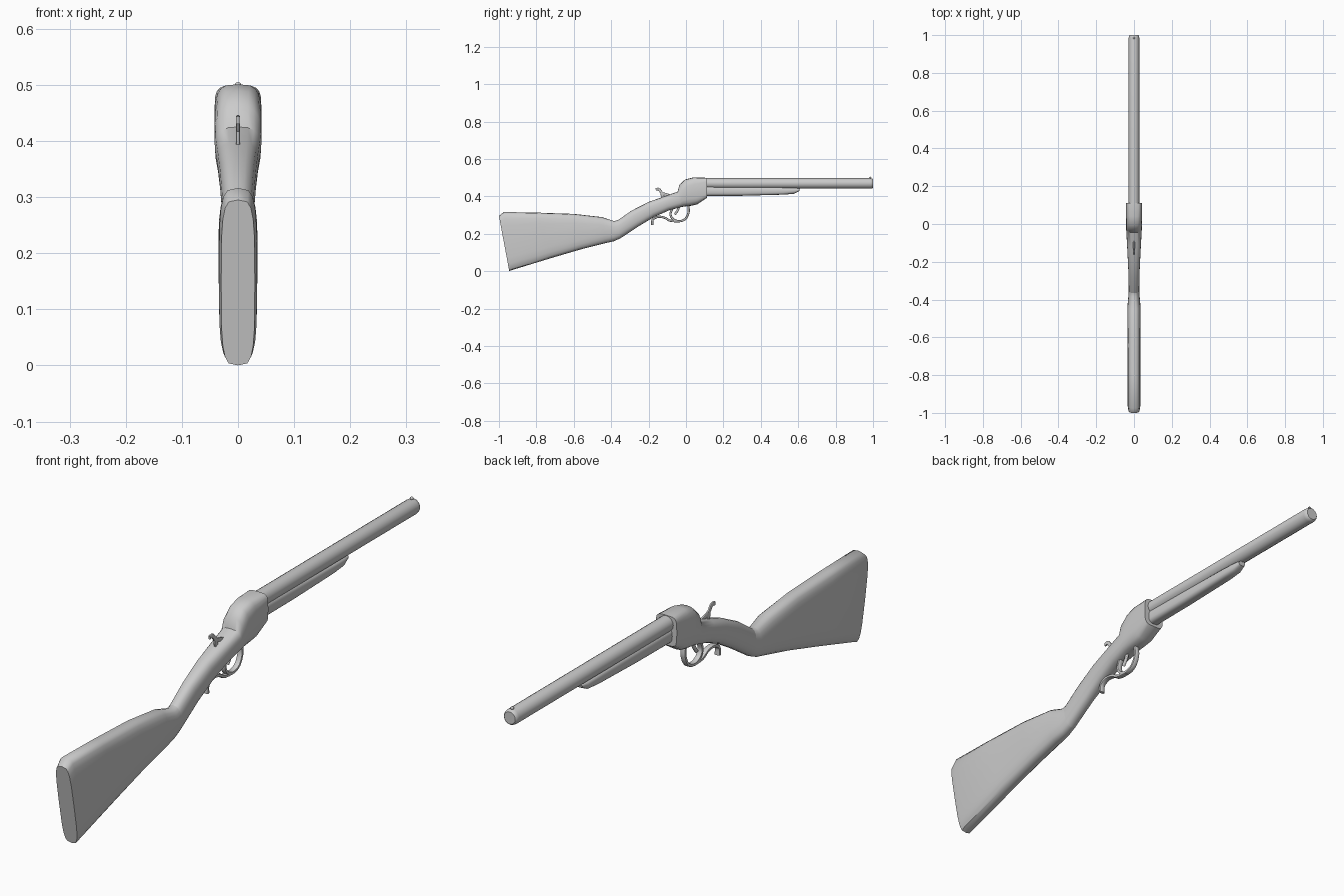
import bpy, bmesh, math
from mathutils import Vector

cube = bpy.data.objects.get("Cube")
if cube:
    bpy.data.objects.remove(cube, do_unlink=True)

grey = bpy.data.materials.new("plain_grey")
grey.use_nodes = True
COLOUR = (0.6, 0.6, 0.6, 1)
grey.diffuse_color = COLOUR
grey.node_tree.nodes["Principled BSDF"].inputs["Base Color"].default_value = COLOUR


def finish(name, bm, angle=45):
    """Turn a bmesh into a smooth-shaded grey object."""
    bmesh.ops.recalc_face_normals(bm, faces=bm.faces)
    mesh = bpy.data.meshes.new(name)
    bm.to_mesh(mesh)
    bm.free()
    mesh.materials.append(grey)
    ob = bpy.data.objects.new(name, mesh)
    bpy.context.collection.objects.link(ob)
    bpy.ops.object.select_all(action='DESELECT')
    ob.select_set(True)
    bpy.context.view_layer.objects.active = ob
    bpy.ops.object.shade_smooth_by_angle(angle=math.radians(angle))
    return ob


def loft(name, sections, sides=20, angle=45):
    """Skin rounded sections: (top y, top z, bottom y, bottom z, half width, squareness)."""
    bm = bmesh.new()
    rings = []
    for ty, tz, by, bz, w, n in sections:
        top, bottom = Vector((0, ty, tz)), Vector((0, by, bz))
        mid, up = (top + bottom) / 2, (top - bottom) / 2
        ring = []
        for i in range(sides):
            a = 2 * math.pi * i / sides
            c, s = math.cos(a), math.sin(a)
            x = math.copysign(abs(c) ** (2 / n), c) * w
            v = math.copysign(abs(s) ** (2 / n), s)
            ring.append(bm.verts.new(mid + up * v + Vector((x, 0, 0))))
        rings.append(ring)
    for a, b in zip(rings, rings[1:]):
        for i in range(sides):
            j = (i + 1) % sides
            bm.faces.new((a[i], a[j], b[j], b[i]))
    bm.faces.new(rings[0])
    bm.faces.new(rings[-1])
    return finish(name, bm, angle)


def strap(name, path, thick, half_width):
    """Sweep a narrow band along a smoothed side-view path."""
    pts = [Vector(p) for p in path]
    pts = [2 * pts[0] - pts[1]] + pts + [2 * pts[-1] - pts[-2]]
    fine = []
    for p0, p1, p2, p3 in zip(pts, pts[1:], pts[2:], pts[3:]):
        for k in range(4):
            t = k / 4
            fine.append(0.5 * (2 * p1 + (p2 - p0) * t + (2 * p0 - 5 * p1 + 4 * p2 - p3) * t * t
                               + (3 * p1 - p0 - 3 * p2 + p3) * t ** 3))
    fine.append(pts[-2])
    sections = []
    for i, p in enumerate(fine):
        d = (fine[min(i + 1, len(fine) - 1)] - fine[max(i - 1, 0)]).normalized()
        side = Vector((-d.y, d.x)) * thick
        sections.append((*(p + side), *(p - side), half_width, 3.5))
    return loft(name, sections, 12)


# Shoulder stock
loft("stock", [
    (-1.0, 0.295, -0.945, 0.0, 0.030, 4),
    (-0.975, 0.316, -0.93, 0.006, 0.034, 4),
    (-0.80, 0.313, -0.72, 0.07, 0.035, 3.6),
    (-0.60, 0.306, -0.56, 0.117, 0.035, 3.2),
    (-0.45, 0.289, -0.43, 0.150, 0.035, 2.7),
    (-0.385, 0.268, -0.385, 0.160, 0.030, 2.4),
    (-0.365, 0.272, -0.350, 0.176, 0.028, 2.4),
])

# Grip and receiver
loft("grip_and_receiver", [
    (-0.365, 0.272, -0.350, 0.176, 0.028, 2.4),
    (-0.29, 0.324, -0.25, 0.242, 0.029, 2.5),
    (-0.20, 0.370, -0.17, 0.290, 0.033, 2.6),
    (-0.12, 0.398, -0.09, 0.325, 0.037, 2.7),
    (-0.045, 0.425, -0.025, 0.343, 0.041, 2.8),
    (-0.035, 0.462, -0.005, 0.346, 0.042, 2.8),
    (-0.005, 0.490, 0.03, 0.350, 0.042, 3.0),
    (0.04, 0.501, 0.062, 0.358, 0.042, 3.5),
    (0.112, 0.499, 0.112, 0.392, 0.042, 4.5),
])

# Barrel with a softened muzzle
loft("barrel", [(y, 0.469 + r, y, 0.469 - r, r, 2) for y, r in
                ((0.09, 0.028), (0.985, 0.028), (0.996, 0.026), (1.0, 0.022))], 16)

# Fore-end under the barrel
loft("fore_end", [
    (0.09, 0.455, 0.09, 0.402, 0.024, 3),
    (0.30, 0.452, 0.30, 0.403, 0.023, 3),
    (0.52, 0.448, 0.52, 0.409, 0.022, 3),
    (0.585, 0.446, 0.575, 0.413, 0.020, 2.6),
    (0.61, 0.443, 0.605, 0.428, 0.014, 2.4),
])

# Front sight bead
bm = bmesh.new()
bmesh.ops.create_uvsphere(bm, u_segments=10, v_segments=6, radius=0.006)
bmesh.ops.translate(bm, verts=bm.verts, vec=(0, 0.985, 0.499))
finish("front_sight", bm)

# Hammer with its curled spur
strap("hammer", [(-0.162, 0.437), (-0.145, 0.438), (-0.128, 0.418), (-0.10, 0.408),
                 (-0.07, 0.400)], 0.007, 0.004)
strap("hammer_neck", [(-0.128, 0.42), (-0.125, 0.40), (-0.12, 0.38)], 0.009, 0.004)

# Trigger guard loop, curled lever tail and trigger
strap("trigger_guard", [(0.012, 0.352), (0.014, 0.315), (-0.003, 0.280), (-0.035, 0.267),
                        (-0.068, 0.277), (-0.083, 0.305), (-0.07, 0.342)], 0.006, 0.010)
strap("lever_tail", [(-0.04, 0.266), (-0.085, 0.270), (-0.115, 0.286), (-0.15, 0.290),
                     (-0.178, 0.275), (-0.180, 0.246)], 0.006, 0.010)
strap("trigger", [(-0.035, 0.352), (-0.045, 0.325), (-0.060, 0.303)], 0.006, 0.005)
